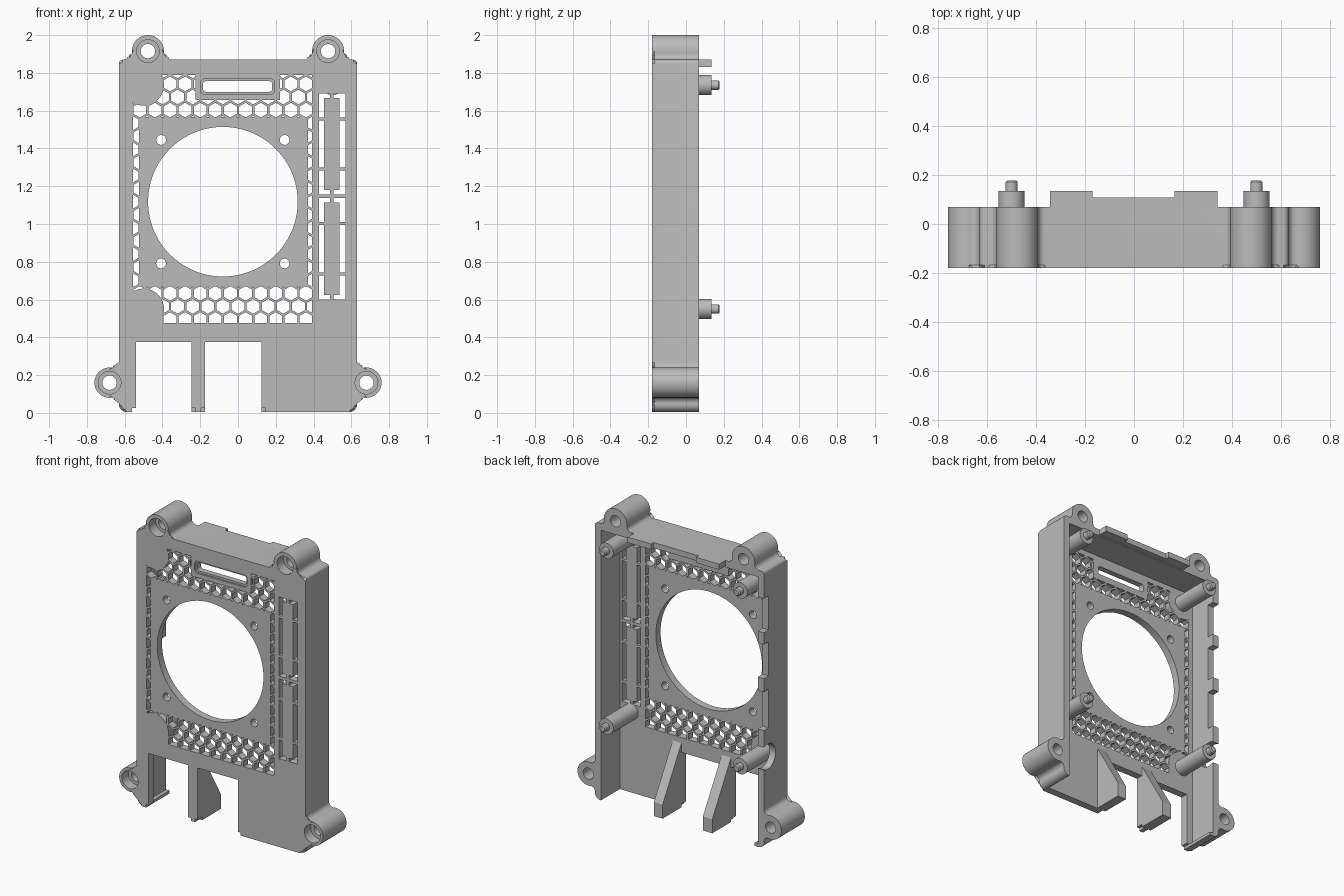
import bpy, bmesh
from math import sin, cos, pi, radians, sqrt

default = bpy.data.objects.get("Cube")
if default:
    bpy.data.objects.remove(default, do_unlink=True)

grey = bpy.data.materials.new("matt_grey")
grey.use_nodes = True
grey.diffuse_color = (0.5, 0.5, 0.5, 1)
grey.node_tree.nodes["Principled BSDF"].inputs["Base Color"].default_value = (0.5, 0.5, 0.5, 1)

FRONT, BACK, INNER = -0.18, 0.07, -0.13


def add_prism(bm, pts, a, b, axis="y"):
    """Extrude a flat outline from a to b along an axis."""
    place = {"x": lambda u, v, d: (d, u, v),
             "y": lambda u, v, d: (u, d, v),
             "z": lambda u, v, d: (u, v, d)}[axis]
    rings = [[bm.verts.new(place(u, v, d)) for u, v in pts] for d in (a, b)]
    bm.faces.new(rings[0])
    bm.faces.new(rings[1][::-1])
    n = len(pts)
    for i in range(n):
        j = (i + 1) % n
        bm.faces.new((rings[0][j], rings[0][i], rings[1][i], rings[1][j]))


def finish(name, bm):
    bmesh.ops.recalc_face_normals(bm, faces=bm.faces)
    mesh = bpy.data.meshes.new(name)
    bm.to_mesh(mesh)
    bm.free()
    mesh.materials.append(grey)
    obj = bpy.data.objects.new(name, mesh)
    bpy.context.collection.objects.link(obj)
    return obj


def prisms(name, outlines, a, b, axis="y"):
    bm = bmesh.new()
    for pts in outlines:
        add_prism(bm, pts, a, b, axis)
    return finish(name, bm)


def rect(u0, u1, v0, v1):
    return [(u0, v0), (u1, v0), (u1, v1), (u0, v1)]


def arc(cx, cz, r, start, end, n=12):
    angles = [radians(start + (end - start) * i / n) for i in range(n + 1)]
    return [(cx + r * cos(t), cz + r * sin(t)) for t in angles]


def circle(cx, cz, r, n=40):
    return arc(cx, cz, r, 0, 360, n)[:-1]


def round_rect(u0, u1, v0, v1, r):
    return (arc(u1 - r, v0 + r, r, -90, 0, 5) + arc(u1 - r, v1 - r, r, 0, 90, 5)
            + arc(u0 + r, v1 - r, r, 90, 180, 5) + arc(u0 + r, v0 + r, r, 180, 270, 5))


def cut(target, cutter, operation="DIFFERENCE"):
    """Apply a boolean and throw the cutter away."""
    cutter.hide_render = True
    mod = target.modifiers.new("cut", "BOOLEAN")
    mod.operation, mod.solver, mod.object = operation, "EXACT", cutter
    bpy.ops.object.select_all(action="DESELECT")
    bpy.context.view_layer.objects.active = target
    target.select_set(True)
    bpy.ops.object.modifier_apply(modifier=mod.name)
    bpy.data.objects.remove(cutter, do_unlink=True)


def cut_plate(target, outlines):
    cut(target, prisms("plate_cutter", outlines, FRONT - 0.1, INNER + 0.05))


# Case outline: rounded corners, four screw ears with concave fillets
ears = [(s * x, z) for s in (-1, 1) for x, z in ((0.68, 0.16), (0.477, 1.915))]
half = (arc(0.59, 0.045, 0.04, -90, 0, 6)
        + arc(0.66, 0.052, 0.03, 180, 79.5, 6)
        + arc(0.68, 0.16, 0.08, -100.5, 100.5, 32)
        + arc(0.66, 0.268, 0.03, -79.5, -180, 6)
        + arc(0.61, 1.85, 0.02, 0, 90, 5)
        + arc(0.591, 1.90, 0.03, 270, 172.5, 6)
        + arc(0.477, 1.915, 0.085, -7.5, 187.5, 32)
        + arc(0.363, 1.90, 0.03, 7.5, -90, 6))
outline = half + [(-x, z) for x, z in reversed(half)]
bm = bmesh.new()
add_prism(bm, outline, FRONT, BACK)
rim = [e for e in bm.edges if all(abs(v.co.y - FRONT) < 1e-5 for v in e.verts)]
bmesh.ops.bevel(bm, geom=rim, offset=0.012, segments=1, affect="EDGES")
case = finish("case_shell", bm)

# Hollow inside, open at the back and the bottom
cut(case, prisms("cavity", [rect(-0.585, 0.585, -0.1, 1.825)], INNER, BACK + 0.1))

# Screw holes with counterbores
cut(case, prisms("ear_holes", [circle(x, z, 0.038) for x, z in ears], FRONT - 0.1, BACK + 0.1))
cut(case, prisms("ear_counterbores", [circle(x, z, 0.06) for x, z in ears], FRONT - 0.1, FRONT + 0.07))

# Fan opening, its screw holes and the long slot
fan_x, fan_z = -0.08, 1.118
cut_plate(case, [circle(fan_x, fan_z, 0.396, 96)]
          + [circle(fan_x + i * 0.327, fan_z + k * 0.327, 0.026, 24) for i in (-1, 1) for k in (-1, 1)])
cut(case, prisms("slot_recess", [round_rect(-0.197, 0.193, 1.687, 1.768, 0.02)], FRONT - 0.1, FRONT + 0.012))
cut_plate(case, [round_rect(-0.185, 0.181, 1.70, 1.756, 0.014)])

# Honeycomb vents around the fan, kept clear of solid areas
pitch = 0.08
hexes = []
for row in range(-10, 11):
    for col in range(-7, 8):
        x = fan_x + (col + 0.5 * (row % 2)) * pitch
        z = fan_z + row * pitch * sqrt(3) / 2
        if abs(x - fan_x) > 0.38 or abs(z - fan_z) > 0.38:
            hexes.append(arc(x, z, 0.039, 90, 390, 5))
vents = prisms("vent_cutter", hexes, FRONT - 0.1, INNER + 0.05)
y0, y1 = FRONT - 0.2, INNER + 0.15
cut(vents, prisms("vent_field", [rect(-0.555, 0.393, 0.475, 1.79)], y0, y1), "INTERSECT")
solid_areas = [rect(-0.525, 0.37, 0.67, 1.567), rect(-0.225, 0.222, 1.657, 1.9),
               rect(-0.7, -0.402, 1.70, 1.9), rect(-0.7, -0.402, 0.3, 0.58),
               circle(-0.5, 1.735, 0.108), circle(-0.5, 0.55, 0.108)]
for area in solid_areas:
    cut(vents, prisms("solid_area", [area], y0, y1))
cut(case, vents)

# Two framed knock-out panels, held by small bridges
for z0, z1 in ((1.157, 1.69), (0.6, 1.137)):
    frame = prisms("panel_cutter", [rect(0.43, 0.57, z0, z1)], FRONT - 0.1, INNER + 0.05)
    third = (z1 - z0) / 4
    cut(frame, prisms("panel_core", [rect(0.456, 0.538, z0 + 0.024, z1 - 0.024)], y0, y1))
    for z in (z0 + third, z1 - third):
        cut(frame, prisms("side_bridge", [rect(0.4, 0.6, z - 0.008, z + 0.008)], y0, y1))
    cut(frame, prisms("end_bridge", [rect(0.488, 0.506, z0 - 0.1, z1 + 0.1)], y0, y1))
    cut(case, frame)

# Connector openings at the bottom, slightly wider at the lip
for x0, x1 in ((-0.54, -0.245), (-0.175, 0.125)):
    cut_plate(case, [rect(x0, x1, -0.1, 0.375)])
    cut_plate(case, [rect(x0 - 0.02, x1 + 0.02, -0.1, 0.025)])

# Port notches along the back edge of the right wall
for z0, z1 in ((1.46, 1.69), (1.15, 1.38), (0.80, 1.06)):
    cut(case, prisms("port_cutter", [rect(0.02, 0.2, z0, z1)], -0.7, -0.56, "x"))
cut(case, prisms("plug_cutter", [circle(0.03, 0.61, 0.085)], -0.7, -0.56, "x"))

parts = [case]

# Raised tab on the top wall with a shallow notch
tab = [(-0.342, BACK), (0.34, BACK), (0.34, 0.135), (0.165, 0.135),
       (0.165, 0.108), (-0.17, 0.108), (-0.17, 0.135), (-0.342, 0.135)]
parts.append(prisms("top_tab", [tab], 1.832, 1.87, "z"))

# Board standoffs with locating pins
for side, x in (("right", -0.5), ("left", 0.5)):
    for level, z in (("lower", 0.55), ("upper", 1.735)):
        parts.append(prisms(f"{level}_{side}_standoff", [circle(x, z, 0.053)], INNER - 0.005, 0.135))
        bm = bmesh.new()
        add_prism(bm, circle(x, z, 0.025, 28), 0.13, 0.178)
        tip = [e for e in bm.edges if all(v.co.y > 0.17 for v in e.verts)]
        bmesh.ops.bevel(bm, geom=tip, offset=0.007, segments=1, affect="EDGES")
        parts.append(finish(f"{level}_{side}_pin", bm))

# Sloped stiffening fins beside the connector openings
fin = [(INNER - 0.001, 0.025), (INNER, 0.005), (BACK, 0.005), (BACK, 0.1), (INNER - 0.001, 0.44)]
for name, x0, x1 in (("middle_fin", -0.245, -0.175), ("left_fin", 0.125, 0.19)):
    parts.append(prisms(name, [fin], x0, x1, "x"))

# Small ledge at the foot of the right wall
parts.append(prisms("foot_ledge", [rect(-0.59, -0.56, 0.005, 0.025)], INNER, BACK))

bpy.ops.object.select_all(action="DESELECT")
for part in parts:
    part.select_set(True)
bpy.context.view_layer.objects.active = case
bpy.ops.object.shade_smooth_by_angle(angle=radians(30))
